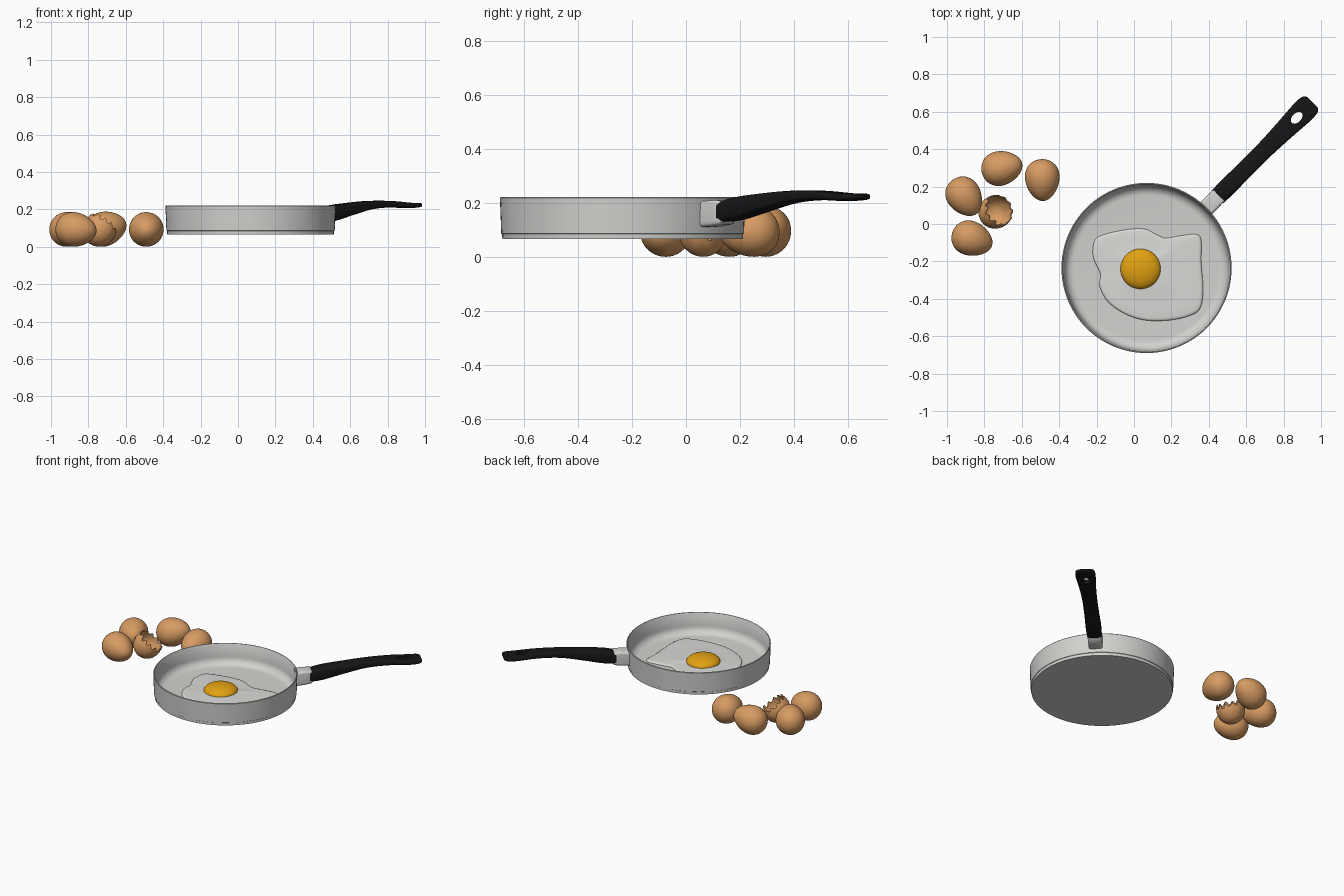
import bpy, bmesh, math, random
from mathutils import Vector, Matrix

if "Cube" in bpy.data.objects:
    bpy.data.objects.remove(bpy.data.objects["Cube"])

random.seed(4)
TAU = 2 * math.pi


def material(name, r, g, b):
    m = bpy.data.materials.new(name)
    m.diffuse_color = (r, g, b, 1)
    m.use_nodes = True
    m.node_tree.nodes["Principled BSDF"].inputs["Base Color"].default_value = m.diffuse_color
    return m


METAL = material("brushed_metal", 0.64, 0.64, 0.62)
BLACK = material("black_handle", 0.008, 0.008, 0.009)
SHELL = material("brown_eggshell", 0.68, 0.33, 0.125)
WHITE = material("egg_white", 0.70, 0.70, 0.68)
YOLK = material("yolk_orange", 0.76, 0.36, 0.006)


def make(name, bm, mat, matrix=None):
    """Turn a bmesh into an object with outward normals."""
    bmesh.ops.remove_doubles(bm, verts=bm.verts, dist=1e-5)
    bmesh.ops.recalc_face_normals(bm, faces=bm.faces)
    if matrix:
        bm.transform(matrix)
    me = bpy.data.meshes.new(name)
    bm.to_mesh(me)
    bm.free()
    me.materials.append(mat)
    ob = bpy.data.objects.new(name, me)
    bpy.context.collection.objects.link(ob)
    return ob


def activate(ob):
    bpy.ops.object.select_all(action='DESELECT')
    ob.select_set(True)
    bpy.context.view_layer.objects.active = ob


def smooth(ob, angle=40):
    activate(ob)
    bpy.ops.object.shade_smooth_by_angle(angle=math.radians(angle))


def apply_modifier(ob, mod):
    activate(ob)
    bpy.ops.object.modifier_apply(modifier=mod.name)


def loft(rings, cap_start=False, cap_end=False):
    """Skin a list of closed rings of points."""
    bm = bmesh.new()
    vs = [[bm.verts.new(p) for p in ring] for ring in rings]
    n = len(vs[0])
    for a, b in zip(vs, vs[1:]):
        for i in range(n):
            j = (i + 1) % n
            bm.faces.new((a[i], a[j], b[j], b[i]))
    if cap_start:
        bm.faces.new(vs[0])
    if cap_end:
        bm.faces.new(vs[-1])
    return bm


def lathe(profile, n=64):
    rings = [[(r * math.cos(TAU * i / n), r * math.sin(TAU * i / n), z) for i in range(n)]
             for r, z in profile]
    return loft(rings, True, True)


def spline(pts, steps, closed):
    """Catmull-Rom through points of any dimension."""
    n = len(pts)
    get = (lambda i: pts[i % n]) if closed else (lambda i: pts[min(max(i, 0), n - 1)])
    out = []
    for i in range(n if closed else n - 1):
        for s in range(steps):
            t = s / steps
            out.append(tuple(
                0.5 * (2 * b + (c - a) * t + (2 * a - 5 * b + 4 * c - d) * t * t
                       + (3 * b - a - 3 * c + d) * t ** 3)
                for a, b, c, d in zip(get(i - 1), get(i), get(i + 1), get(i + 2))))
    if not closed:
        out.append(tuple(pts[-1]))
    return out


# ---- pan: lathed profile with rounded inner corner
PAN = Matrix.Translation((0.067, -0.235, 0))
fillet = [(0.388 + 0.052 * math.cos(a), 0.132 - 0.052 * math.sin(a))
          for a in [math.pi / 2 * i / 8 for i in range(9)]]
profile = ([(0.001, 0.065), (0.446, 0.065), (0.447, 0.084), (0.450, 0.086),
            (0.455, 0.218), (0.453, 0.221), (0.449, 0.221), (0.447, 0.218)]
           + fillet + [(0.001, 0.08)])
smooth(make("pan", lathe(profile, 96), METAL, PAN), 30)

# local x runs along the handle from the pan centre
ARM = PAN @ Matrix.Rotation(math.radians(45), 4, 'Z')


def section(r, w, z0, z1, n=32, power=0.5):
    """Rounded-rectangle cross-section across the handle."""
    pts = []
    for i in range(n):
        c, s = math.cos(TAU * i / n), math.sin(TAU * i / n)
        pts.append((r, w * math.copysign(abs(c) ** power, c),
                    (z0 + z1) / 2 + (z1 - z0) / 2 * math.copysign(abs(s) ** power, s)))
    return pts


# ---- metal bracket between pan and handle
bracket = [section(*s, power=0.3) for s in
           [(0.443, 0.044, 0.110, 0.206), (0.500, 0.044, 0.113, 0.210),
            (0.545, 0.043, 0.120, 0.209), (0.552, 0.039, 0.126, 0.204)]]
smooth(make("handle_bracket", loft(bracket, True, True), METAL, ARM))

# ---- curved handle, widening to a flat end
rows = [(0.535, 0.046, 0.130, 0.204), (0.615, 0.048, 0.137, 0.222),
        (0.757, 0.046, 0.170, 0.236), (0.898, 0.047, 0.200, 0.245),
        (1.040, 0.054, 0.210, 0.245), (1.170, 0.063, 0.207, 0.236),
        (1.225, 0.061, 0.209, 0.235), (1.245, 0.053, 0.212, 0.234),
        (1.253, 0.040, 0.216, 0.230)]
handle = make("handle", loft([section(*s) for s in spline(rows, 5, False)], True, True), BLACK, ARM)

# hanging hole cut through the handle end
hole = [[(1.135 + 0.037 * math.cos(TAU * i / 32), 0.024 * math.sin(TAU * i / 32), z)
         for i in range(32)] for z in (0.1, 0.35)]
cutter = make("hole_cutter", loft(hole, True, True), BLACK, ARM)
cutter.hide_render = True
mod = handle.modifiers.new("hole", 'BOOLEAN')
mod.operation = 'DIFFERENCE'
mod.solver = 'EXACT'
mod.object = cutter
apply_modifier(handle, mod)
bpy.data.objects.remove(cutter)
smooth(handle)

# ---- fried egg white: irregular outline, low rounded edge, swelling under the yolk
outline = spline([(-.20, -.075), (-.12, -.045), (-.02, -.027), (.06, -.027), (.12, -.055),
                  (.17, -.075), (.25, -.062), (.335, -.055), (.36, -.09), (.36, -.20),
                  (.37, -.35), (.355, -.45), (.30, -.49), (.19, -.515), (.06, -.515),
                  (-.05, -.48), (-.14, -.415), (-.185, -.33), (-.18, -.27),
                  (-.215, -.19), (-.22, -.13)], 5, True)
cx, cy = 0.035, -0.24
rings = []
for t, z in [(1, .078), (.995, .084), (.975, .0885), (.94, .090), (.8, .091),
             (.65, .092), (.5, .094), (.4, .097), (.2, .099), (.01, .099)]:
    rings.append([(cx + (x - cx) * t, cy + (y - cy) * t, z) for x, y in outline])
smooth(make("fried_egg_white", loft(rings, True, True), WHITE), 60)

# ---- yolk dome
dome = [(0.107 * math.cos(a) + 0.0005, 0.095 + 0.045 * math.sin(a))
        for a in [math.pi / 2 * i / 12 for i in range(-2, 13)]]
smooth(make("yolk", lathe(dome, 48), YOLK, Matrix.Translation((cx, cy, 0))), 60)


# ---- eggs: pointed end along the given direction, resting on the ground
def egg_point(a, half=0.112, width=0.0915):
    return width * math.sin(a) * (1 + 0.16 * math.cos(a)), -half * math.cos(a)


def place(bm, x, y, direction):
    bm.transform(Vector(direction).to_track_quat('Z', 'Y').to_matrix().to_4x4())
    low = min(v.co.z for v in bm.verts)
    bm.transform(Matrix.Translation((x, y, -low)))


for i, (x, y, d) in enumerate([(-0.705, 0.30, (0.95, 0.22, 0.28)),
                               (-0.49, 0.235, (0.03, -1, -0.05)),
                               (-0.905, 0.145, (0.55, -0.8, 0.12)),
                               (-0.865, -0.08, (0.93, -0.33, -0.08))]):
    bm = lathe([egg_point(math.pi * (k + 0.02) / 24.04) for k in range(25)], 40)
    place(bm, x, y, d)
    smooth(make("egg_%d" % (i + 1), bm, SHELL), 60)

# ---- broken shell: open lower part of an egg with a jagged rim
n = 48
rim = [1.72 + random.uniform(-0.05, 0.05) + (0.09 if i % 4 < 2 else -0.07) for i in range(n)]
rings = []
for k in range(17):
    ring = []
    for i in range(n):
        r, z = egg_point(max(rim[i] * k / 16 if k > 11 else 1.5 * k / 16, 0.01), 0.112, 0.088)
        ring.append((r * math.cos(TAU * i / n), r * math.sin(TAU * i / n), z))
    rings.append(ring)
bm = loft(rings, True)
place(bm, -0.73, 0.07, (0.55, 0.28, 0.78))
broken = make("broken_shell", bm, SHELL)
mod = broken.modifiers.new("thickness", 'SOLIDIFY')
mod.thickness = 0.005
mod.offset = -1
apply_modifier(broken, mod)
smooth(broken, 50)
